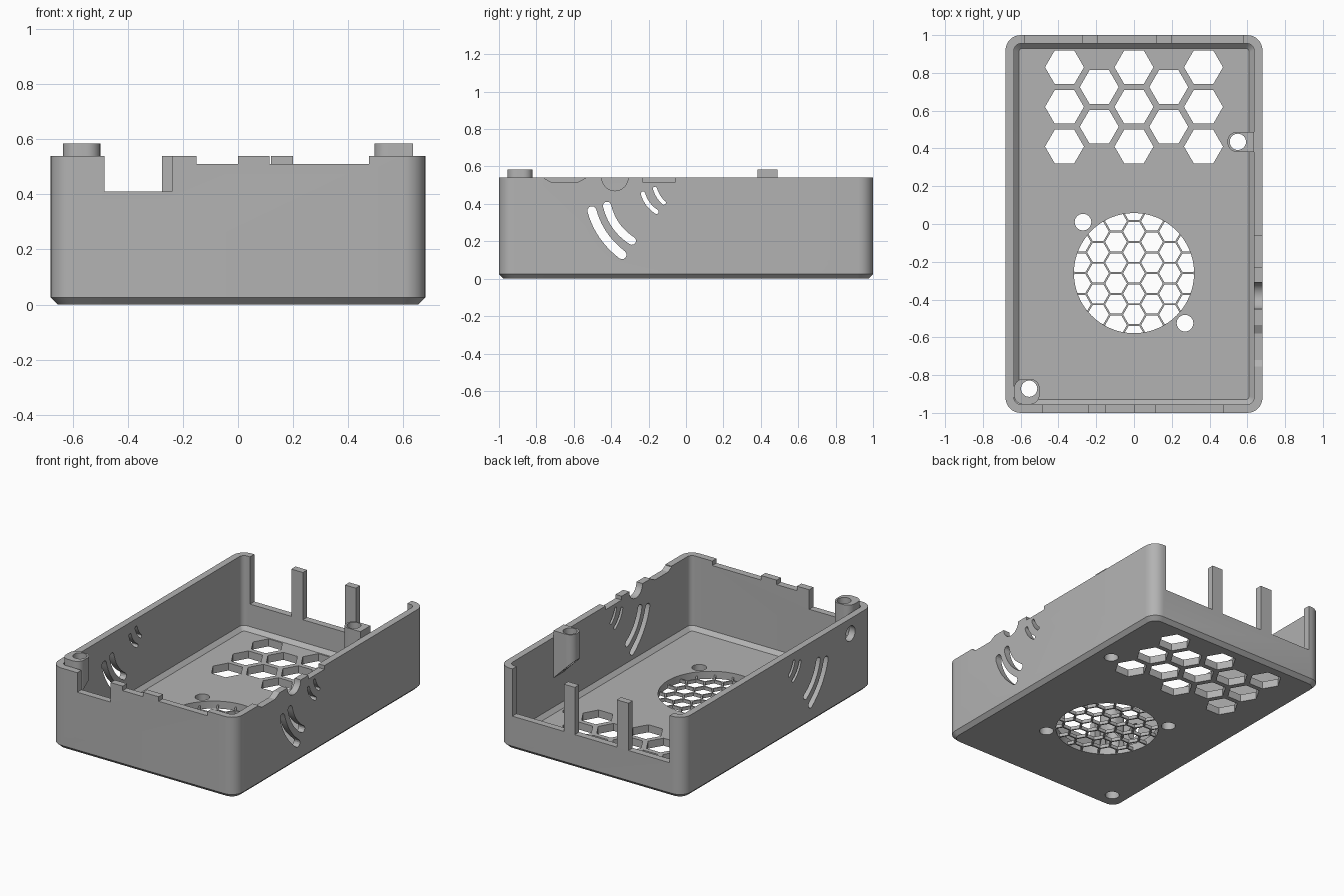
import bpy, bmesh, math
from mathutils import Vector

if "Cube" in bpy.data.objects:
    bpy.data.objects.remove(bpy.data.objects["Cube"], do_unlink=True)

grey = bpy.data.materials.new("plain grey")
grey.use_nodes = True
colour = (0.45, 0.45, 0.45, 1)
grey.diffuse_color = colour
grey.node_tree.nodes["Principled BSDF"].inputs["Base Color"].default_value = colour

HX, HY, TOP, WALL, FLOOR = 0.68, 1.0, 0.54, 0.045, 0.05


# ---------- outlines ----------
def circle(x, y, r, n=32, turn=0.0):
    return [(x + r * math.cos(turn + 2 * math.pi * i / n),
             y + r * math.sin(turn + 2 * math.pi * i / n)) for i in range(n)]


def rect(x0, x1, y0, y1):
    return [(x0, y0), (x1, y0), (x1, y1), (x0, y1)]


def rounded_rect(x0, x1, y0, y1, r, n=8):
    pts = []
    corners = [(x1 - r, y1 - r), (x0 + r, y1 - r), (x0 + r, y0 + r), (x1 - r, y0 + r)]
    for q, (cx, cy) in enumerate(corners):
        for i in range(n + 1):
            a = math.pi / 2 * (q + i / n)
            pts.append((cx + r * math.cos(a), cy + r * math.sin(a)))
    return pts


def curved_slot(a, mid, b, width, n=10):
    """Round-ended slot swept along a curve through three points."""
    a, mid, b = Vector(a), Vector(mid), Vector(b)
    ctrl = 2 * mid - (a + b) / 2
    left, right = [], []
    for i in range(n + 1):
        t = i / n
        p = a * (1 - t) ** 2 + ctrl * 2 * t * (1 - t) + b * t * t
        d = ((ctrl - a) * (1 - t) + (b - ctrl) * t).normalized()
        side = Vector((-d.y, d.x)) * width / 2
        left.append(p + side)
        right.append(p - side)

    def cap(centre, start):
        out = []
        for i in range(1, 6):
            ang = -math.pi * i / 6
            c, s = math.cos(ang), math.sin(ang)
            out.append(centre + Vector((start.x * c - start.y * s, start.x * s + start.y * c)))
        return out
    return left + cap(b, left[-1] - b) + right[::-1] + cap(a, right[0] - a)


# ---------- solids ----------
def add_prism(bm, outline, lo, hi, axis="z"):
    def place(u, v, w):
        return {"x": (w, u, v), "y": (u, w, v), "z": (u, v, w)}[axis]
    low = [bm.verts.new(place(u, v, lo)) for u, v in outline]
    high = [bm.verts.new(place(u, v, hi)) for u, v in outline]
    n = len(low)
    bm.faces.new(low)
    bm.faces.new(high)
    for i in range(n):
        bm.faces.new((low[i], low[(i + 1) % n], high[(i + 1) % n], high[i]))
    return low


def finish(name, bm):
    bmesh.ops.recalc_face_normals(bm, faces=bm.faces[:])
    mesh = bpy.data.meshes.new(name)
    bm.to_mesh(mesh)
    bm.free()
    mesh.materials.append(grey)
    ob = bpy.data.objects.new(name, mesh)
    bpy.context.scene.collection.objects.link(ob)
    return ob


def cut(ob, prisms):
    """Subtract a list of (outline, lo, hi, axis) prisms."""
    bm = bmesh.new()
    for p in prisms:
        add_prism(bm, *p)
    cutter = finish("cutter", bm)
    cutter.hide_render = True
    mod = ob.modifiers.new("cut", "BOOLEAN")
    mod.operation, mod.solver, mod.object = "DIFFERENCE", "EXACT", cutter
    deps = bpy.context.evaluated_depsgraph_get()
    mesh = bpy.data.meshes.new_from_object(ob.evaluated_get(deps))
    ob.modifiers.clear()
    ob.data = mesh
    bpy.data.objects.remove(cutter, do_unlink=True)


def smooth(ob):
    bpy.ops.object.select_all(action="DESELECT")
    ob.select_set(True)
    bpy.context.view_layer.objects.active = ob
    bpy.ops.object.shade_smooth_by_angle(angle=math.radians(28))


# ---------- case shell: chamfered tray with rounded corners ----------
bm = bmesh.new()
CH = 0.025
levels = [(CH, 0, 0.06), (0, CH, 0.08), (0, TOP, 0.08),
          (WALL, TOP, 0.035), (WALL, FLOOR + CH, 0.035), (WALL + CH, FLOOR, 0.02)]
rings = [[bm.verts.new((x, y, z)) for x, y in
          rounded_rect(-HX + i, HX - i, -HY + i, HY - i, r)] for i, z, r in levels]
for a, b in zip(rings, rings[1:]):
    for i in range(len(a)):
        j = (i + 1) % len(a)
        bm.faces.new((a[i], a[j], b[j], b[i]))
bm.faces.new(rings[0])
bm.faces.new(rings[-1])
shell = finish("case_shell", bm)

# floor openings
FAN = (0, -0.26)
POSTS = [(0.55, 0.435), (-0.555, -0.872)]
floor_cuts = [(circle(*FAN, 0.318, 64), -0.1, 0.2, "z")]
for x, y in POSTS + [(-0.27, 0.01), (0.27, -0.525)]:
    floor_cuts.append((circle(x, y, 0.044), -0.1, 0.2, "z"))
for col in range(-2, 3):
    ys = (0.725, 0.515) if col % 2 else (0.83, 0.62, 0.41)
    floor_cuts += [(circle(col * 0.184, y, 0.103, 6), -0.1, 0.2, "z") for y in ys]
cut(shell, floor_cuts)

# port openings in the front and back walls
wall_cuts = [(rect(x0, x1, z, 0.7), -1.1, -0.93, "y") for x0, x1, z in
             ((-0.485, -0.24, 0.41), (-0.15, 0, 0.51), (0.115, 0.475, 0.51))]
wall_cuts += [(rect(x0, x1, 0.225, 0.7), 0.9, 1.1, "y") for x0, x1 in
              ((-0.58, -0.276), (-0.19, 0.12), (0.2, 0.58))]

# port notches in one long wall, and a round hole in the other
side_notches = [
    [(-0.754, 0.6), (-0.754, 0.535), (-0.72, 0.515), (-0.58, 0.515), (-0.535, 0.54), (-0.535, 0.6)],
    circle(-0.38, TOP, 0.07),
    rect(-0.23, -0.06, 0.515, 0.7)]
wall_cuts += [(o, 0.6, 0.8, "x") for o in side_notches]
wall_cuts.append((circle(-0.76, 0.44, 0.05), -0.8, -0.6, "x"))

# curved vents through both long walls
vents = [((-0.503, 0.364), (-0.444, 0.235), (-0.342, 0.128), 0.048),
         ((-0.422, 0.390), (-0.374, 0.283), (-0.289, 0.203), 0.044),
         ((-0.230, 0.455), (-0.203, 0.400), (-0.158, 0.358), 0.024),
         ((-0.166, 0.481), (-0.146, 0.438), (-0.118, 0.406), 0.022)]
wall_cuts += [(curved_slot(*v), -0.8, 0.8, "x") for v in vents]
cut(shell, wall_cuts)
smooth(shell)

# ---------- fan grille: thin honeycomb disc set in the floor ----------
bm = bmesh.new()
add_prism(bm, circle(*FAN, 0.325, 64), 0.002, 0.024)
grille = finish("fan_grille", bm)
PITCH = 0.11
cells = []
for col in range(-4, 5):
    for row in range(-4, 5):
        x = col * PITCH * math.sqrt(3) / 2
        y = (row + 0.5 * (col % 2)) * PITCH
        if math.hypot(x, y) < 0.37:
            cells.append((circle(FAN[0] + x, FAN[1] + y, 0.0577, 6), -0.1, 0.1, "z"))
cut(grille, cells)

# ---------- screw posts hanging from the walls on sloped undersides ----------
outlines = [rounded_rect(0.495, 0.74, 0.382, 0.488, 0.05), rounded_rect(-0.635, -0.5, -0.955, -0.82, 0.05)]
outlines[0] = [(min(x, 0.635), y) for x, y in outlines[0] if x < 0.6]
outlines[0] += [(0.635, 0.382), (0.635, 0.488)]
slopes = [lambda x, y: 0.635 - x, lambda x, y: 0.7 * (x + 0.635 + y + 0.955)]
for name, (x, y), outline, slope in zip(("side_screw_post", "corner_screw_post"), POSTS, outlines, slopes):
    bm = bmesh.new()
    for v in add_prism(bm, outline, 0.27, 0.585):
        v.co.z += slope(v.co.x, v.co.y)
    post = finish(name, bm)
    cut(post, [(circle(x, y, 0.043), 0, 1, "z")])
    smooth(post)
